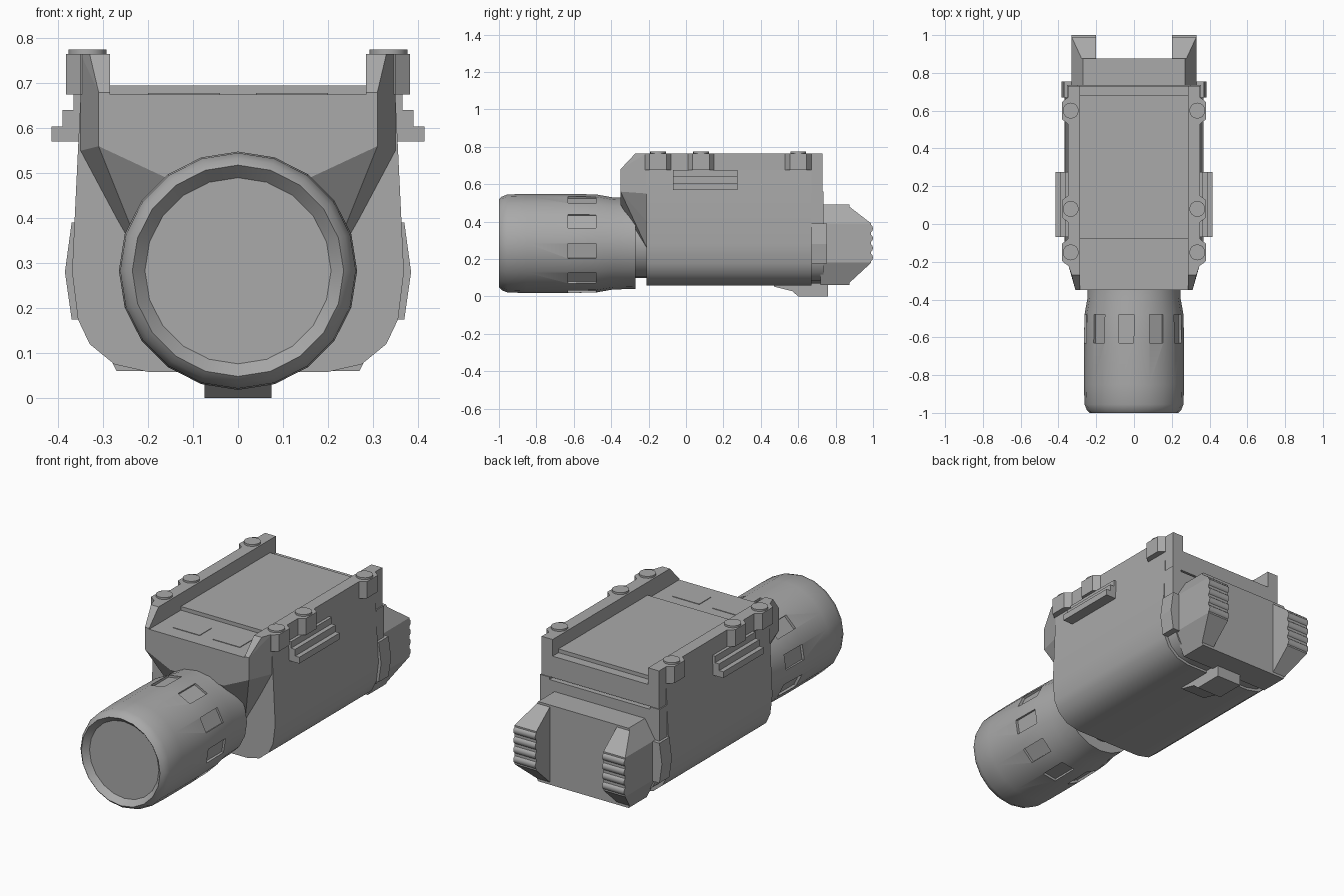
import bpy, bmesh, math
from mathutils import Matrix

cube = bpy.data.objects.get("Cube")
if cube:
    bpy.data.objects.remove(cube, do_unlink=True)

grey = bpy.data.materials.new("mid_grey")
grey.use_nodes = True
grey.diffuse_color = (0.4, 0.4, 0.4, 1)
grey.node_tree.nodes["Principled BSDF"].inputs["Base Color"].default_value = grey.diffuse_color


def finish(bm, name, smooth=None):
    bmesh.ops.recalc_face_normals(bm, faces=bm.faces[:])
    mesh = bpy.data.meshes.new(name)
    bm.to_mesh(mesh)
    bm.free()
    mesh.materials.append(grey)
    ob = bpy.data.objects.new(name, mesh)
    bpy.context.collection.objects.link(ob)
    if smooth:
        shade(ob, smooth)
    return ob


def shade(ob, angle):
    bpy.ops.object.select_all(action='DESELECT')
    ob.select_set(True)
    bpy.context.view_layer.objects.active = ob
    bpy.ops.object.shade_smooth_by_angle(angle=math.radians(angle))


def hull(name, pts, smooth=None):
    """Convex solid around the given corner points."""
    bm = bmesh.new()
    for p in pts:
        bm.verts.new(p)
    res = bmesh.ops.convex_hull(bm, input=bm.verts[:])
    loose = [v for v in bm.verts if not v.link_faces]
    bmesh.ops.delete(bm, geom=loose, context='VERTS')
    bmesh.ops.dissolve_limit(bm, angle_limit=0.01, verts=bm.verts[:], edges=bm.edges[:])
    return finish(bm, name, smooth)


def box(name, x0, x1, y0, y1, z0, z1):
    return hull(name, [(x, y, z) for x in (x0, x1) for y in (y0, y1) for z in (z0, z1)])


def both(pts):
    return [(s * x, y, z) for x, y, z in pts for s in (-1, 1)]


def section(half, y0, y1, scale=1.0, zc=0.3):
    """Mirrored (x, z) section swept along y."""
    return both([(x * scale, y, zc + (z - zc) * scale) for x, z in half for y in (y0, y1)])


def cylinder(name, centre, radius, depth, rot=None, sides=16):
    bm = bmesh.new()
    m = Matrix.Translation(centre) @ (rot or Matrix())
    bmesh.ops.create_cone(bm, cap_ends=True, segments=sides, radius1=radius,
                          radius2=radius, depth=depth, matrix=m)
    return finish(bm, name, 35)


AXIS = 0.283

# Main housing with rounded lower corners
lower = [(0.2, 0.058), (0.275, 0.075), (0.33, 0.12), (0.356, 0.175), (0.369, 0.28),
         (0.356, 0.39), (0.35, 0.45)]
hull("housing", section(lower + [(0.35, 0.675)], -0.21, 0.67), 30)
hull("rear_collar", section(lower + [(0.35, 0.56)], 0.66, 0.735, 0.95), 30)
box("housing_rear_top", -0.35, 0.35, 0.66, 0.73, 0.56, 0.675)

# Overhanging nose that blends back into the housing
hull("nose", both([(0.31, -0.35, 0.675), (0.31, -0.35, 0.56), (0.16, -0.35, 0.49),
                   (0.35, -0.21, 0.675), (0.35, -0.21, 0.55), (0.27, -0.21, 0.40),
                   (0.19, -0.21, 0.26)]))

# Top deck
box("deck_plate", -0.285, 0.285, -0.08, 0.68, 0.67, 0.695)
for s in (-1, 1):
    box("nose_label_plate", s * 0.04, s * 0.2, -0.27, -0.17, 0.67, 0.678)

# Lamp head: lathed around the y axis
profile = [(-0.97, 0), (-0.97, 0.207), (-1, 0.235), (-0.985, 0.25), (-0.955, 0.262),
           (-0.85, 0.265), (-0.63, 0.265), (-0.48, 0.262), (-0.39, 0.246), (-0.27, 0.243),
           (-0.27, 0.185), (-0.19, 0.185), (-0.19, 0)]
bm = bmesh.new()
verts = [bm.verts.new((0, y, AXIS + r)) for y, r in profile]
edges = [bm.edges.new(pair) for pair in zip(verts, verts[1:])]
bmesh.ops.spin(bm, geom=verts + edges, cent=(0, 0, AXIS), axis=(0, 1, 0),
               angle=math.tau, steps=20, use_duplicate=False)
bmesh.ops.remove_doubles(bm, verts=bm.verts[:], dist=0.0005)
head = finish(bm, "lamp_head")

# Grip slots cut around the head
bm = bmesh.new()
for k in range(10):
    m = (Matrix.Translation((0, -0.555, AXIS))
         @ Matrix.Rotation(-math.radians(27 + 36 * k), 4, 'Y')
         @ Matrix.Translation((0.293, 0, 0)) @ Matrix.Diagonal((0.09, 0.15, 0.08, 1)))
    bmesh.ops.create_cube(bm, size=1, matrix=m)
cutter = finish(bm, "grip_slot_cutter")
cutter.hide_render = True
mod = head.modifiers.new("grip_slots", 'BOOLEAN')
mod.operation = 'DIFFERENCE'
mod.object = cutter
mod.solver = 'EXACT'
bpy.context.view_layer.objects.active = head
bpy.ops.object.modifier_apply(modifier=mod.name)
bpy.data.objects.remove(cutter, do_unlink=True)
shade(head, 32)

# Rear block between the switch paddles
tail = [(0.27, 0.06), (0.33, 0.18), (0.33, 0.39), (0.27, 0.49)]
hull("tail_block", section(tail, 0.72, 0.875))

for s in (-1, 1):
    side = "left" if s > 0 else "right"

    # Side rail wall, chamfered down to the nose
    hull(side + "_wall", [(s * x, y, z) for x, y, z in [
        (0.285, -0.35, 0.66), (0.31, -0.35, 0.66), (0.285, -0.35, 0.68), (0.31, -0.35, 0.68),
        (0.285, -0.27, 0.765), (0.33, -0.27, 0.765), (0.35, -0.21, 0.765), (0.35, -0.21, 0.66),
        (0.285, 0.73, 0.66), (0.35, 0.73, 0.66), (0.285, 0.73, 0.765), (0.35, 0.73, 0.765)]])

    # Screw bosses with caps
    for y in (-0.15, 0.08, 0.6):
        hull(side + "_boss", [(s * x, y + t * w, z) for x, w in ((0.3, 0.07), (0.35, 0.07), (0.382, 0.045))
                              for t in (-1, 1) for z in (0.675, 0.765)])
        cylinder(side + "_screw_cap", (s * 0.335, y, 0.765), 0.042, 0.02)

    # Stepped side ledge
    for x, z0, z1 in ((0.415, 0.57, 0.604), (0.39, 0.6, 0.64), (0.366, 0.635, 0.675)):
        box(side + "_ledge_step", s * 0.33, s * x, -0.07, 0.275, z0, z1)

    # Curved clip at the rear of the housing
    hull(side + "_clip", [(s * x, y, z) for x, z in ((0.3, 0.175), (0.37, 0.175), (0.385, 0.28),
                                                    (0.37, 0.39), (0.3, 0.39)) for y in (0.67, 0.755)])
    box(side + "_clip_stem", s * 0.3, s * 0.356, 0.67, 0.735, 0.38, 0.56)

    # Switch paddle with a ribbed end
    hull(side + "_paddle", [(s * x, y, z) for x, y, z in [
        (0.2, 0.86, 0.06), (0.27, 0.86, 0.06), (0.33, 0.86, 0.18), (0.33, 0.86, 0.39),
        (0.27, 0.86, 0.49), (0.2, 0.86, 0.49), (0.2, 0.99, 0.18), (0.33, 0.99, 0.18),
        (0.33, 0.99, 0.39), (0.2, 0.99, 0.39)]])
    for k in range(4):
        cylinder(side + "_paddle_rib", (s * 0.265, 0.976, 0.207 + 0.052 * k), 0.024, 0.13,
                 Matrix.Rotation(math.pi / 2, 4, 'Y'), 12)

# Latch under the rear
hull("latch_front", both([(0.075, 0.47, 0.052), (0.075, 0.54, 0.04), (0.075, 0.6, 0.02),
                          (0.075, 0.6, 0.07), (0.075, 0.47, 0.07)]))
hull("latch", both([(0.075, 0.56, 0.035), (0.075, 0.6, 0), (0.075, 0.76, 0),
                    (0.075, 0.76, 0.07), (0.075, 0.56, 0.07)]))
